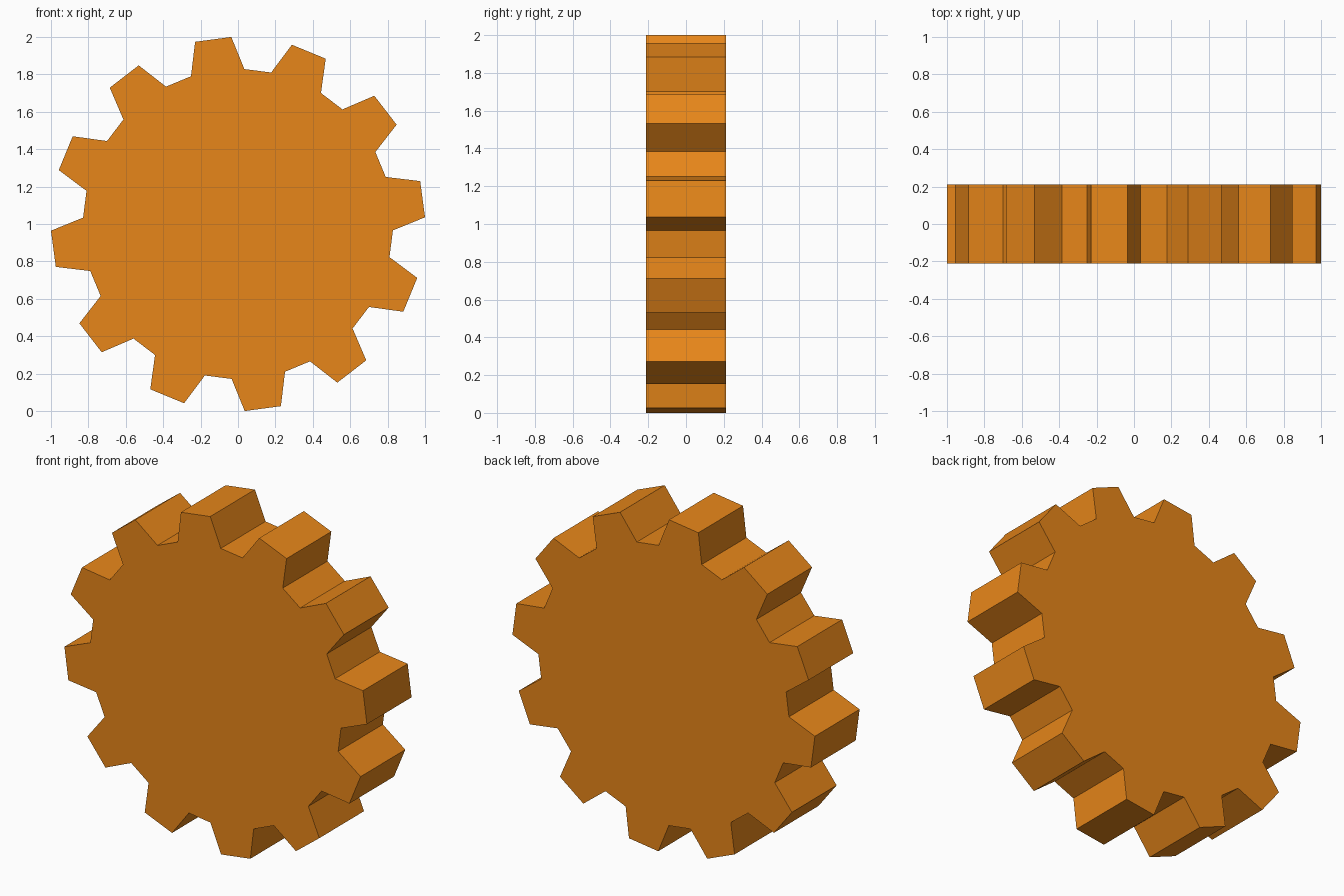
import bpy, bmesh
from math import cos, sin, radians

if "Cube" in bpy.data.objects:
    bpy.data.objects.remove(bpy.data.objects["Cube"])

TEETH = 12
TIP_R, ROOT_R = 1.0006, 0.829
HALF_DEPTH = 0.211
CENTRE_Z = 1.0

# One tooth: angle in degrees and radius of tip edge and following root edge
TOOTH = [(2.05, TIP_R), (13.25, TIP_R), (17.65, ROOT_R), (27.65, ROOT_R)]

# Gear outline in the x-z plane, repeated around the centre
outline = []
for i in range(TEETH):
    for angle, radius in TOOTH:
        a = radians(angle + i * 360 / TEETH)
        outline.append((radius * cos(a), radius * sin(a)))

# Front and back caps joined by flat side faces
bm = bmesh.new()
front = [bm.verts.new((x, -HALF_DEPTH, z)) for x, z in outline]
back = [bm.verts.new((x, HALF_DEPTH, z)) for x, z in outline]
bm.faces.new(front)
bm.faces.new(back[::-1])
n = len(outline)
for i in range(n):
    j = (i + 1) % n
    bm.faces.new((front[j], front[i], back[i], back[j]))
bmesh.ops.recalc_face_normals(bm, faces=bm.faces[:])

mesh = bpy.data.meshes.new("gear_wheel")
bm.to_mesh(mesh)
bm.free()
gear = bpy.data.objects.new("gear_wheel", mesh)
gear.location.z = CENTRE_Z
bpy.context.collection.objects.link(gear)

# Orange finish
mat = bpy.data.materials.new("orange")
mat.diffuse_color = (0.8, 0.24, 0.01, 1)
mat.use_nodes = True
mat.node_tree.nodes["Principled BSDF"].inputs["Base Color"].default_value = mat.diffuse_color
mesh.materials.append(mat)
